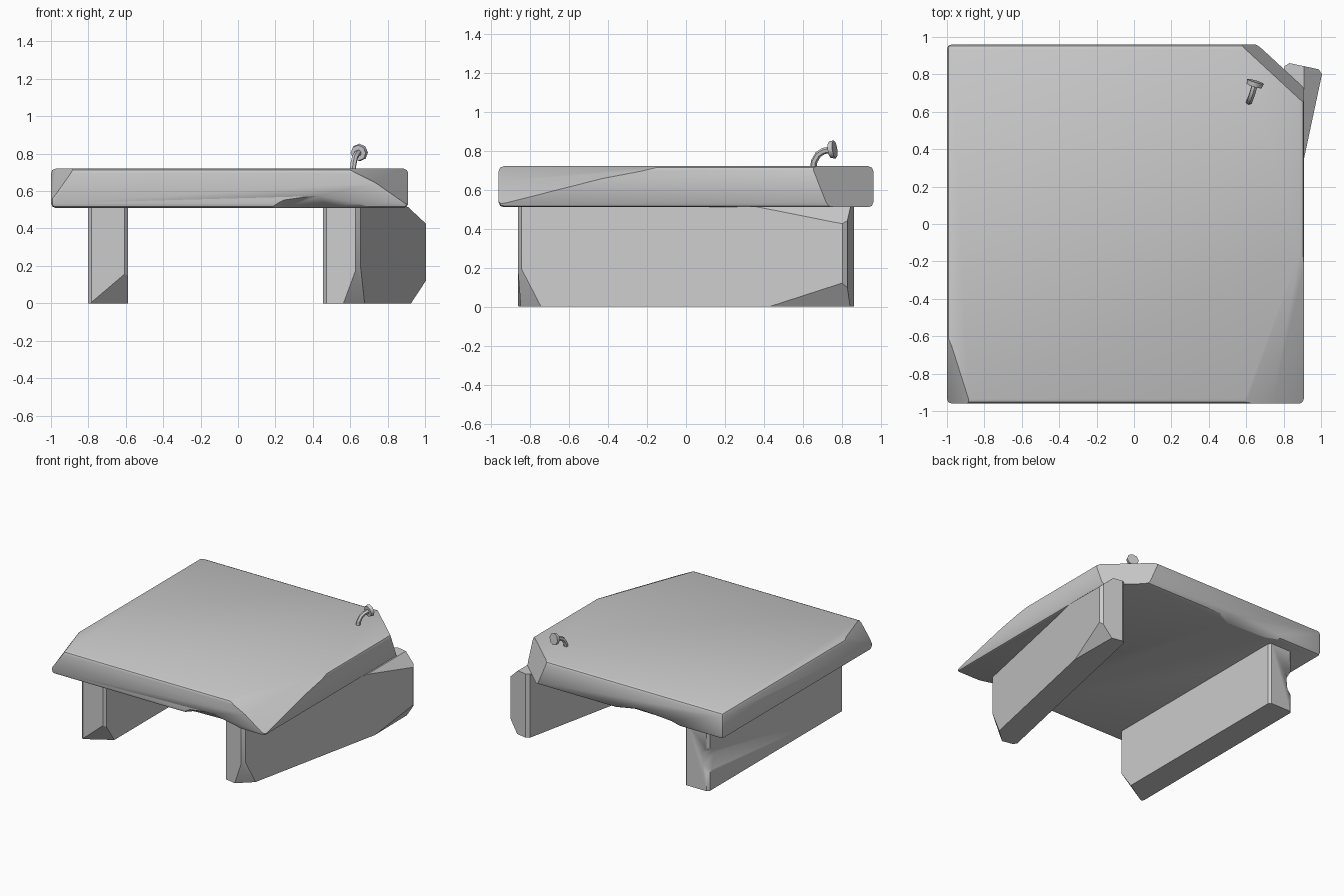
import bpy, bmesh, math
from mathutils import Vector, Matrix

if "Cube" in bpy.data.objects:
    bpy.data.objects.remove(bpy.data.objects["Cube"])


def box(center, size, bevel, vertical_only=False, segments=1, angle=0):
    """Bevelled box as a bmesh in world space."""
    bm = bmesh.new()
    bmesh.ops.create_cube(bm, size=1)
    bmesh.ops.scale(bm, vec=size, verts=bm.verts)
    edges = [e for e in bm.edges if not vertical_only
             or abs(e.verts[0].co.z - e.verts[1].co.z) > 0.01]
    bmesh.ops.bevel(bm, geom=edges, offset=bevel, segments=segments,
                    profile=0.5, affect='EDGES')
    bm.transform(Matrix.Translation(center) @ Matrix.Rotation(math.radians(angle), 4, 'Z'))
    return bm


def chip(bm, center, a, b, c):
    """Break a piece off along the plane through three points."""
    a, b, c = Vector(a), Vector(b), Vector(c)
    n = (b - a).cross(c - a).normalized()
    if n.dot(Vector(center) - a) > 0:
        n = -n
    res = bmesh.ops.bisect_plane(bm, geom=bm.verts[:] + bm.edges[:] + bm.faces[:],
                                 plane_co=a, plane_no=n, clear_outer=True)
    rim = [e for e in res['geom_cut'] if isinstance(e, bmesh.types.BMEdge)]
    if rim:
        bmesh.ops.contextual_create(bm, geom=rim)
    bmesh.ops.recalc_face_normals(bm, faces=bm.faces[:])


def finish(name, bm, smooth=35):
    me = bpy.data.meshes.new(name)
    bm.to_mesh(me)
    bm.free()
    ob = bpy.data.objects.new(name, me)
    bpy.context.collection.objects.link(ob)
    select(ob)
    bpy.ops.object.shade_smooth_by_angle(angle=math.radians(smooth))
    return ob


def select(ob):
    bpy.ops.object.select_all(action='DESELECT')
    ob.select_set(True)
    bpy.context.view_layer.objects.active = ob


def gouge(ob, points):
    """Subtract the convex hull of a few points."""
    bm = bmesh.new()
    for p in points:
        bm.verts.new(p)
    bmesh.ops.convex_hull(bm, input=bm.verts[:])
    bmesh.ops.recalc_face_normals(bm, faces=bm.faces[:])
    cutter = finish("gouge_cutter", bm)
    cutter.hide_render = True
    mod = ob.modifiers.new("gouge", 'BOOLEAN')
    mod.operation = 'DIFFERENCE'
    mod.solver = 'EXACT'
    mod.object = cutter
    select(ob)
    bpy.ops.object.modifier_apply(modifier=mod.name)
    bpy.data.objects.remove(cutter)


# Top slab with broken corners
c = (-0.045, 0, 0.615)
bm = box(c, (1.91, 1.92, 0.21), 0.025, segments=2)
for pts in [
    ((0.63, -0.95, 0.72), (0.71, -0.73, 0.72), (0.91, -0.93, 0.53)),   # front right
    ((0.72, -0.60, 0.72), (0.89, -0.15, 0.72), (0.91, -0.57, 0.63)),   # right edge
    ((-0.985, -0.62, 0.72), (-0.88, -0.95, 0.72), (-1.0, -0.95, 0.55)),  # front left
    ((0.65, 0.96, 0.53), (0.91, 0.72, 0.53), (0.72, 0.82, 0.72)),      # back right
]:
    chip(bm, c, *pts)
slab = finish("slab_top", bm)

# Chips under the front and back edges of the slab
gouge(slab, [(0.13, -0.98, 0.50), (0.25, -0.98, 0.565), (0.42, -0.98, 0.59),
             (0.55, -0.98, 0.525), (0.88, -0.98, 0.50),
             (0.22, -0.88, 0.50), (0.50, -0.87, 0.50)])
gouge(slab, [(-0.75, 0.98, 0.50), (-0.55, 0.98, 0.55), (-0.25, 0.98, 0.57),
             (0.12, 0.98, 0.50), (-0.50, 0.88, 0.50), (-0.15, 0.87, 0.50)])

# Left support block
c = (-0.695, 0, 0.257)
bm = box(c, (0.215, 1.72, 0.514), 0.018, vertical_only=True)
chip(bm, c, (-0.79, -0.86, 0), (-0.59, -0.86, 0.17), (-0.59, -0.74, 0))
left = finish("left_support", bm, 20)
gouge(left, [(-0.84, 0.90, 0.06), (-0.84, 0.90, 0.42), (-0.73, 0.88, 0.30),
             (-0.74, 0.88, 0.18), (-0.82, 0.77, 0.32), (-0.82, 0.80, 0.16)])

# Right support block, knocked askew
c = (0.73, 0, 0.257)
bm = box(c, (0.205, 1.725, 0.514), 0.022, vertical_only=True, angle=-12)
for pts in [
    ((0.56, -0.85, 0), (0.65, -0.83, 0.15), (0.68, -0.74, 0)),
    ((0.925, 0.45, 0), (0.92, 0.85, 0), (0.99, 0.81, 0.10)),
    ((0.91, 0.38, 0.514), (0.91, 0.85, 0.514), (1.0, 0.80, 0.43)),
]:
    chip(bm, c, *pts)
finish("right_support", bm, 20)

# Bent nail shank
cu = bpy.data.curves.new("nail_shank", 'CURVE')
cu.dimensions = '3D'
cu.bevel_depth = 0.017
cu.bevel_resolution = 1
cu.use_fill_caps = True
path = [(0.613, 0.652, 0.70), (0.617, 0.657, 0.745), (0.625, 0.677, 0.78),
        (0.635, 0.705, 0.798), (0.645, 0.742, 0.805)]
sp = cu.splines.new('POLY')
sp.points.add(len(path) - 1)
for p, co in zip(sp.points, path):
    p.co = (*co, 1)
shank = bpy.data.objects.new("nail_shank", cu)
bpy.context.collection.objects.link(shank)
select(shank)
bpy.ops.object.convert(target='MESH')
bpy.ops.object.shade_smooth_by_angle(angle=math.radians(50))

# Nail head
bm = bmesh.new()
bmesh.ops.create_cone(bm, cap_ends=True, segments=8, radius1=0.042,
                      radius2=0.047, depth=0.026)
axis = Vector((0.28, 0.95, 0.12))
bm.transform(Matrix.Translation((0.646, 0.75, 0.805))
             @ axis.to_track_quat('Z', 'Y').to_matrix().to_4x4())
finish("nail_head", bm, 50)
